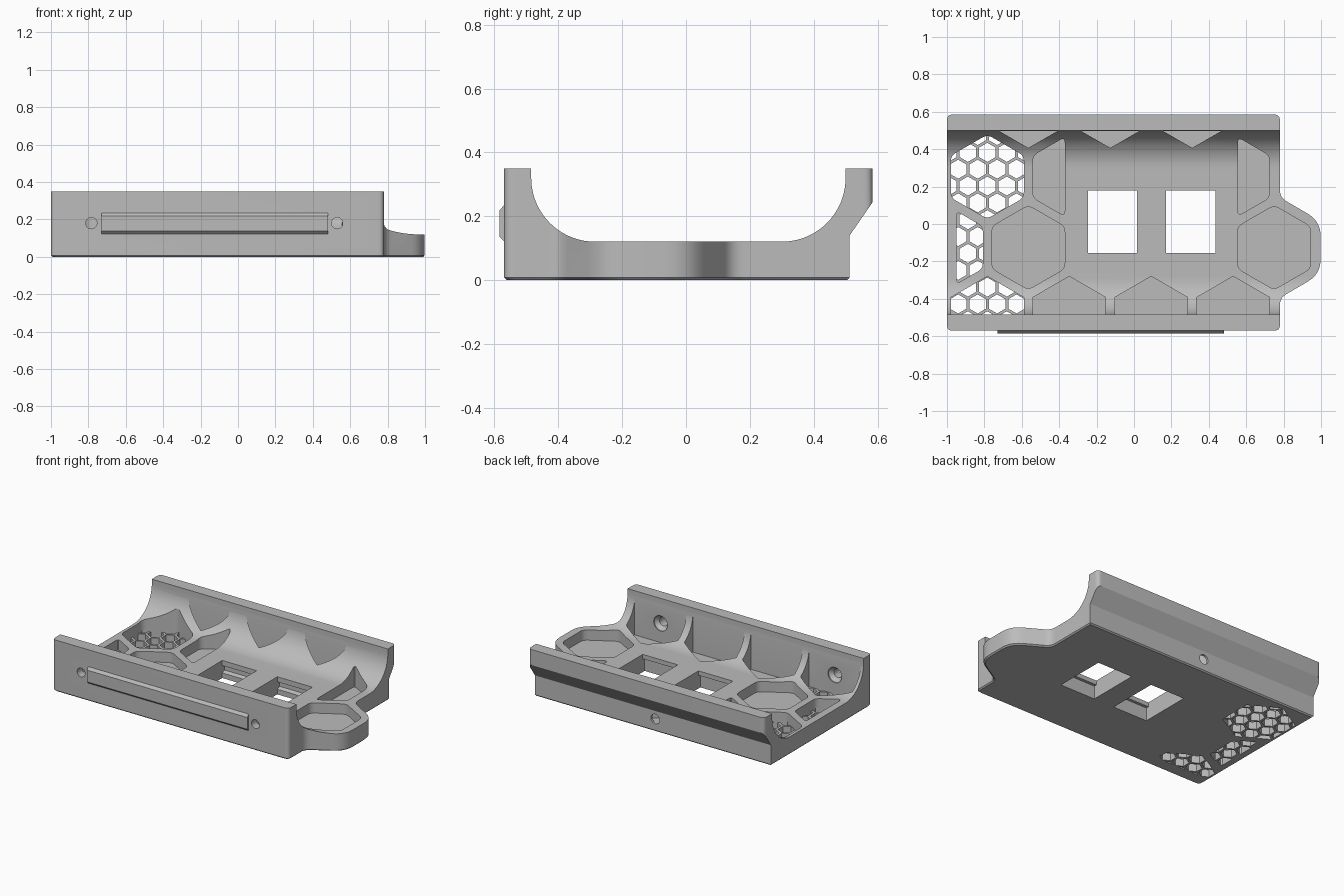
import bpy, bmesh, math
from mathutils import Vector

if "Cube" in bpy.data.objects:
    bpy.data.objects.remove(bpy.data.objects["Cube"])

grey = bpy.data.materials.new("matte_grey")
grey.use_nodes = True
grey.diffuse_color = (0.5, 0.5, 0.5, 1)
grey.node_tree.nodes["Principled BSDF"].inputs["Base Color"].default_value = (0.5, 0.5, 0.5, 1)

PLACE = {"x": lambda p, t: (t, p[0], p[1]),
         "y": lambda p, t: (p[0], t, p[1]),
         "z": lambda p, t: (p[0], p[1], t)}


def loft(bm, axis, sections):
    """Closed solid through (outline, distance) sections along an axis."""
    rings = [[bm.verts.new(PLACE[axis](p, t)) for p in pts] for pts, t in sections]
    for a, b in zip(rings, rings[1:]):
        for i in range(len(a)):
            j = (i + 1) % len(a)
            bm.faces.new((a[i], a[j], b[j], b[i]))
    bm.faces.new(rings[0])
    bm.faces.new(rings[-1])


def finish(bm, name):
    bmesh.ops.recalc_face_normals(bm, faces=bm.faces)
    mesh = bpy.data.meshes.new(name)
    bm.to_mesh(mesh)
    bm.free()
    mesh.materials.append(grey)
    obj = bpy.data.objects.new(name, mesh)
    bpy.context.collection.objects.link(obj)
    return obj


def ngon(cx, cy, r, n, start=0.0):
    return [(cx + r * math.cos(start + math.tau * i / n),
             cy + r * math.sin(start + math.tau * i / n)) for i in range(n)]


def hexagon(cx, cy, r):
    return ngon(cx, cy, r, 6, math.pi / 6)


def rounded(corners, steps=5):
    """Round each (x, y, cut length) corner."""
    out = []
    for i, (x, y, d) in enumerate(corners):
        p = Vector((x, y))
        a = Vector(corners[i - 1][:2]) - p
        b = Vector(corners[(i + 1) % len(corners)][:2]) - p
        a, b = [p + v.normalized() * min(d, v.length * 0.45) for v in (a, b)]
        for k in range(steps + 1):
            t = k / steps
            out.append(tuple(a * (1 - t) ** 2 + p * 2 * t * (1 - t) + b * t * t))
    return out


def clip(poly, window):
    """Clip a convex polygon to a convex counter-clockwise window."""
    for i, b in enumerate(window):
        a = window[i - 1]
        side = lambda p: (b[0] - a[0]) * (p[1] - a[1]) - (b[1] - a[1]) * (p[0] - a[0])
        out = []
        for j, q in enumerate(poly):
            p = poly[j - 1]
            sp, sq = side(p), side(q)
            if (sp > 0) != (sq > 0):
                t = sp / (sp - sq)
                out.append((p[0] + (q[0] - p[0]) * t, p[1] + (q[1] - p[1]) * t))
            if sq > 0:
                out.append(q)
        poly = out
    return poly


def area(poly):
    return abs(sum(poly[i - 1][0] * q[1] - q[0] * poly[i - 1][1] for i, q in enumerate(poly))) / 2


def rect(x0, y0, x1, y1):
    return [(x0, y0), (x1, y0), (x1, y1), (x0, y1)]


def boolean(obj, cutter, operation):
    cutter.hide_render = True
    mod = obj.modifiers.new(cutter.name, "BOOLEAN")
    mod.operation, mod.solver, mod.object = operation, "EXACT", cutter
    bpy.context.view_layer.objects.active = obj
    bpy.ops.object.modifier_apply(modifier=mod.name)
    bpy.data.objects.remove(cutter)


def smooth(obj):
    bpy.ops.object.select_all(action="DESELECT")
    obj.select_set(True)
    bpy.context.view_layer.objects.active = obj
    bpy.ops.object.shade_smooth_by_angle(angle=math.radians(30))


# Cradle cross-section: flat floor, curved inner walls, overhanging back lip
FLOOR, TOP, R = 0.12, 0.35, 0.2


def arc(cy, a0, a1, n=20):
    return [(cy + R * math.cos(math.radians(a0 + (a1 - a0) * i / n)),
             FLOOR + R + R * math.sin(math.radians(a0 + (a1 - a0) * i / n))) for i in range(n + 1)]


section = [(-0.62, 0), (0.505, 0), (0.513, 0.008), (0.513, 0.14), (0.62, 0.295), (0.62, TOP), (0.5, TOP)]
section += arc(0.3, 0, -90) + arc(-0.285, -90, -180) + [(-0.485, TOP), (-0.62, TOP)]
bm = bmesh.new()
loft(bm, "x", [(section, -1.1), (section, 1.1)])
body = finish(bm, "cradle_body")

# Plan outline: rectangle with a hexagonal tab on one end
PITCH, ROW, HEX_Y = 0.438, 0.379, -0.126
BACK, FRONT, END = 0.585, -0.57, 0.78
outline = [(-1, FRONT, 0.03), (END, FRONT, 0.03), (END, -0.395, 0.04), (0.998, -0.268, 0.08),
           (0.998, 0.015, 0.08), (END, 0.142, 0.04), (END, BACK, 0.03), (-1, BACK, 0.03)]
bm = bmesh.new()
plan = rounded(outline)
inner = rounded([(x - math.copysign(0.008, x), y - math.copysign(0.008, y - HEX_Y), d)
                 for x, y, d in outline])
loft(bm, "z", [(inner, -0.0001), (plan, 0.008), (plan, 0.5)])
boolean(body, finish(bm, "outline_cutter"), "INTERSECT")

# Hexagonal pockets sunk into the floor: column, row, clipping x range, pierced floor
POCKET_Z = 0.05
pockets = [(-1, 0, -9, 9, False), (2, 0, -9, 9, False), (-2, 0, -0.95, 9, True),
           (-1.5, 1, -9, 9, True), (-0.5, 1, -9, -0.37, False), (1.5, 1, 0.555, 9, False),
           (-1.5, -1, -9, 9, True)]
pockets += [(c, -1, -9, 9, False) for c in (-0.5, 0.5, 1.5)]
pockets += [(c, 2, -9, 9, False) for c in (-1, 0, 1)]
pocket_bm, through = bmesh.new(), bmesh.new()
CELL = 0.104
for col, row, x0, x1, pierced in pockets:
    cx, cy = -0.127 + col * PITCH, HEX_Y + row * ROW
    shape = clip(hexagon(cx, cy, 0.225), rect(x0, -0.483, x1, 0.498))
    soft = rounded([(x, y, 0.0 if abs(y - 0.498) < 0.001 or abs(y + 0.483) < 0.001 else 0.03)
                    for x, y in shape]) if row in (0, 1) else shape
    loft(pocket_bm, "z", [(soft, POCKET_Z), (soft, 0.6)])
    if pierced:
        # Small honeycomb cells through the pocket floor
        for r in range(-12, 8):
            for c in range(-5, 6):
                cell = hexagon(-0.784 + (c + 0.5 * (r % 2)) * CELL,
                               0.203 + r * CELL * 0.866, 0.051)
                cell = clip(cell, shape)
                if len(cell) > 2 and area(cell) > 0.0004:
                    loft(through, "z", [(cell, -0.1), (cell, POCKET_Z + 0.01)])
boolean(body, finish(pocket_bm, "pocket_cutter"), "DIFFERENCE")

# Snap-in port windows with catch grooves
window = [(-0.175, -0.1), (0.18, -0.1), (0.18, 0.035), (0.205, 0.045), (0.205, 0.075), (0.18, 0.085),
          (0.18, 0.3), (-0.155, 0.3), (-0.155, 0.09), (-0.175, 0.09)]
for x0, x1 in ((-0.245, 0.015), (0.17, 0.435)):
    loft(through, "x", [(window, x0), (window, x1)])

# Countersunk screw holes in the front wall, plain hole in the back wall
for x in (-0.784, 0.53):
    small, wide = ngon(x, 0.18, 0.03, 24), ngon(x, 0.18, 0.052, 24)
    loft(through, "y", [(small, -0.7), (small, -0.515), (wide, -0.49), (wide, -0.42)])
hole = ngon(-0.127, 0.085, 0.033, 24)
loft(through, "y", [(hole, 0.46), (hole, 0.7)])
boolean(body, finish(through, "through_cutter"), "DIFFERENCE")
smooth(body)

# Chamfered rail on the front wall
bm = bmesh.new()
rail = [(-0.565, 0.12), (-0.57, 0.122), (-0.585, 0.137), (-0.585, 0.217), (-0.57, 0.235), (-0.565, 0.235)]
loft(bm, "x", [(rail, -0.73), (rail, 0.48)])
finish(bm, "front_rail")
